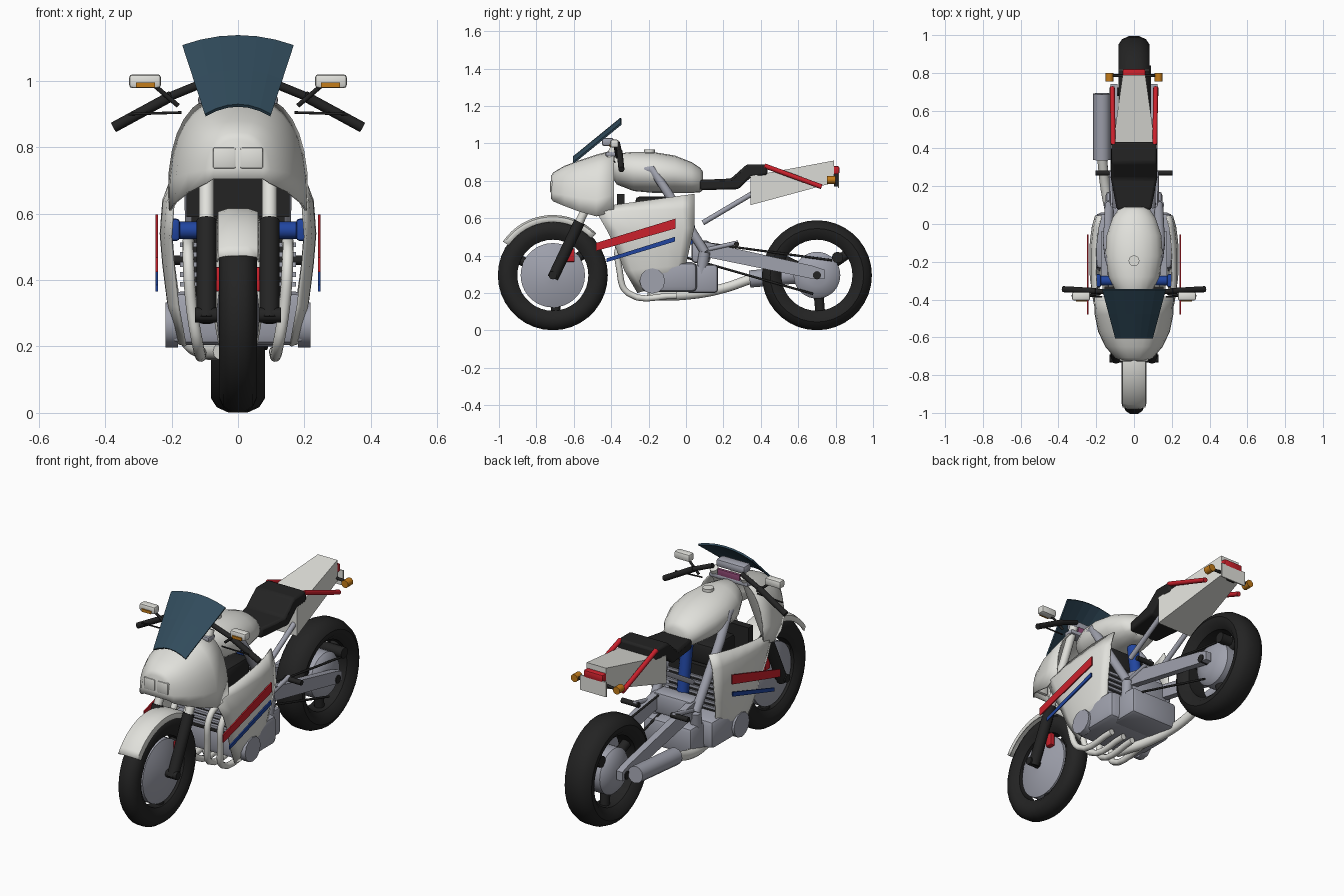
import bpy, bmesh, math
from mathutils import Vector

if "Cube" in bpy.data.objects:
    bpy.data.objects.remove(bpy.data.objects["Cube"])


def material(name, r, g, b):
    m = bpy.data.materials.new(name)
    m.use_nodes = True
    m.diffuse_color = (r, g, b, 1)
    m.node_tree.nodes["Principled BSDF"].inputs["Base Color"].default_value = (r, g, b, 1)
    return m


WHITE = material("white paint", .75, .75, .71)
GREY = material("grey metal", .35, .36, .42)
BLACK = material("black rubber", .017, .017, .017)
RED = material("red", .6, .015, .025)
BLUE = material("blue", .015, .06, .35)
ORANGE = material("orange", .55, .2, .01)
GLASS = material("dark teal glass", .03, .07, .105)
PURPLE = material("purple dial", .25, .06, .16)


def finish(ob, mat, smooth=True):
    ob.data.materials.clear()
    ob.data.materials.append(mat)
    bpy.ops.object.select_all(action='DESELECT')
    ob.select_set(True)
    bpy.context.view_layer.objects.active = ob
    if smooth:
        bpy.ops.object.shade_smooth_by_angle(angle=math.radians(38))
    return ob


def mesh(name, bm, mat, smooth=True):
    bmesh.ops.recalc_face_normals(bm, faces=bm.faces)
    me = bpy.data.meshes.new(name)
    bm.to_mesh(me)
    bm.free()
    ob = bpy.data.objects.new(name, me)
    bpy.context.collection.objects.link(ob)
    return finish(ob, mat, smooth)


def modifier(ob, kind, **settings):
    m = ob.modifiers.new(kind.lower(), kind)
    for key, value in settings.items():
        setattr(m, key, value)
    return ob


def loft(name, rows, mat, ring=False, loop=False, caps=(), smooth=True):
    """Skin rows of points; ring closes each row, loop joins last row to first."""
    bm = bmesh.new()
    grid = [[bm.verts.new(p) for p in row] for row in rows]
    n, k = len(grid), len(grid[0])
    for i in range(n if loop else n - 1):
        a, b = grid[i], grid[(i + 1) % n]
        for j in range(k if ring else k - 1):
            bm.faces.new((a[j], a[(j + 1) % k], b[(j + 1) % k], b[j]))
    for c in caps:
        bm.faces.new(grid[c])
    return mesh(name, bm, mat, smooth)


def box(name, lo, hi, mat, bevel=0):
    bm = bmesh.new()
    bmesh.ops.create_cube(bm, size=1)
    for v in bm.verts:
        v.co = [(a + b) / 2 + c * (b - a) for a, b, c in zip(lo, hi, v.co)]
    if bevel:
        bmesh.ops.bevel(bm, geom=bm.edges[:], offset=bevel, segments=2, affect='EDGES', profile=.5)
    return mesh(name, bm, mat)


def mirror_box(name, s, lo, hi, mat, bevel=0):
    xs = sorted((s * lo[0], s * hi[0]))
    return box(name, (xs[0], *lo[1:]), (xs[1], *hi[1:]), mat, bevel)


def tube(name, pts, r, mat, bend=False):
    cu = bpy.data.curves.new(name, 'CURVE')
    cu.dimensions = '3D'
    cu.bevel_depth, cu.bevel_resolution, cu.use_fill_caps = r, 4, True
    cu.resolution_u = 5
    sp = cu.splines.new('BEZIER' if bend else 'POLY')
    data = sp.bezier_points if bend else sp.points
    data.add(len(pts) - 1)
    for d, p in zip(data, pts):
        d.co = p if bend else (*p, 1)
        if bend:
            d.handle_left_type = d.handle_right_type = 'AUTO'
    ob = bpy.data.objects.new(name, cu)
    bpy.context.collection.objects.link(ob)
    bpy.ops.object.select_all(action='DESELECT')
    ob.select_set(True)
    bpy.context.view_layer.objects.active = ob
    bpy.ops.object.convert(target='MESH')
    return finish(bpy.context.view_layer.objects.active, mat)


def sweep(name, section, y, z, mat, a0=0, a1=360, steps=36, ring=True):
    """Turn an (x, radius) section about a wheel axle."""
    full = a1 - a0 == 360
    rows = []
    for i in range(steps if full else steps + 1):
        a = math.radians(a0 + (a1 - a0) * i / steps)
        rows.append([(x, y + r * math.cos(a), z + r * math.sin(a)) for x, r in section])
    return loft(name, rows, mat, ring, full)


def slab(name, profile, width, mat, bevel=0):
    """Side profile in (y, z), widened by a function of y."""
    ob = loft(name, [[(s * width(y), y, z) for y, z in profile] for s in (-1, 1)],
              mat, ring=True, caps=(0, 1))
    return modifier(ob, 'BEVEL', width=bevel, segments=2) if bevel else ob


# Wheels
FRONT, REAR, AXLE = -.712, .7, .295
for label, y, w in (("front", FRONT, .057), ("rear", REAR, .082)):
    half = [(.6, .19), (.95, .22), (1, .25), (.78, .278), (.35, .294)]
    tyre = [(-w * x, r) for x, r in half] + [(w * x, r) for x, r in reversed(half)]
    sweep(label + "_tyre", tyre, y, AXLE, BLACK)
    for k in range(3):
        a = math.radians(35 + 120 * k)
        tube(label + "_spoke", [(0, y, AXLE), (0, y + .2 * math.cos(a), AXLE + .2 * math.sin(a))], .026, BLACK)
    dome = [(-.066, .0), (-.06, .06), (-.045, .13), (-.03, .172)] if y < 0 else \
        [(-.085, .0), (-.08, .06), (-.06, .11), (-.045, .125)]
    sweep(label + "_hub", dome + [(-x, r) for x, r in reversed(dome)], y, AXLE, GREY)
    tube(label + "_axle", [(-.13, y, AXLE), (.13, y, AXLE)], .022, BLACK)
tube("rear_caliper", [(-.05, .81, .39), (.09, .81, .39)], .03, BLACK)

# Front fender
fender = sweep("front_fender", [(-.066, .285), (-.06, .312), (-.03, .322), (.03, .322), (.06, .312), (.066, .285)],
               FRONT, AXLE, WHITE, 44, 146, 16, ring=False)
modifier(fender, 'SOLIDIFY', thickness=.006)

# Forks, bars, mirrors and everything paired at the front
def fork(z):
    return -.712 + (z - .28) * .474


for s in (1, -1):
    tube("fork_lower", [(s * .095, fork(.28), .28), (s * .095, fork(.58), .58)], .03, BLACK)
    tube("fork_upper", [(s * .095, fork(.56), .56), (s * .095, fork(.98), .98)], .023, WHITE)
    mirror_box("brake_caliper", s, (.045, -.64, .365), (.075, -.595, .44), RED, .008)
    tube("handlebar", [(s * .09, -.365, 1.0), (s * .2, -.355, .955)], .013, BLACK)
    tube("grip", [(s * .2, -.355, .955), (s * .375, -.345, .86)], .016, BLACK)
    tube("lever", [(s * .17, -.385, .905), (s * .33, -.38, .9)], .004, BLACK)
    tube("mirror_stalk", [(s * .18, -.37, .925), (s * .25, -.38, .985)], .007, BLACK)
    mirror_box("mirror", s, (.232, -.405, .978), (.328, -.36, 1.02), WHITE, .01)
    mirror_box("mirror_signal", s, (.25, -.41, .98), (.308, -.404, .996), ORANGE)
    mirror_box("headlight", s, (.006, -.727, .735), (.076, -.7, .8), WHITE, .007)
box("fork_clamp", (-.12, -.43, .93), (.12, -.37, .955), GREY, .008)
box("instrument_box", (-.09, -.45, .985), (.09, -.385, 1.03), GREY, .015)
box("instrument_dial", (-.07, -.39, .94), (.07, -.372, .985), PURPLE, .005)

# Nose fairing
nose = []
for y, w, zb, zt in ((-.722, .075, .705, .825), (-.71, .1, .69, .845), (-.65, .152, .665, .88), (-.57, .19, .635, .91),
                     (-.48, .208, .61, .94), (-.385, .212, .635, .965)):
    angles = [math.pi * j / 16 for j in range(17)]
    nose.append([(w * math.copysign(abs(math.cos(a)) ** .75, math.cos(a)), y, zb + (zt - zb) * math.sin(a) ** .8)
                 for a in angles])
modifier(loft("nose_fairing", nose, WHITE, caps=(0,)), 'SOLIDIFY', thickness=.007)

# Windshield
screen = [[(u / 3 * (.1 + .068 * t), -.605 + .255 * t, .93 + .208 * t - .03 * (u / 3) ** 2)
           for u in range(-3, 4)] for t in (0, .5, 1)]
modifier(loft("windshield", screen, GLASS, smooth=False), 'SOLIDIFY', thickness=.01)

# Side fairings and stripes
panel_rows = ((-.47, .66, .045, .73, .205), (-.48, .635, .045, .65, .228), (-.42, .53, .045, .55, .236),
              (-.375, .44, .022, .45, .228), (-.33, .32, 0, .35, .214), (-.26, .2, -.02, .27, .192))
for s in (1, -1):
    rows = []
    for yf, zf, yb, zb, x in panel_rows:
        rows.append([(s * (x - .03 * abs(2 * t - 1) ** 3), yf + (yb - yf) * t, zf + (zb - zf) * t)
                     for t in (0, .12, .3, .5, .7, .88, 1)])
    modifier(loft("side_fairing", rows, WHITE), 'SOLIDIFY', thickness=.008)
    for name, mat, strip in (("red_stripe", RED, ((-.48, .425), (-.055, .545), (-.055, .598), (-.48, .468))),
                             ("blue_stripe", BLUE, ((-.425, .365), (-.06, .475), (-.06, .5), (-.425, .385)))):
        loft(name, [[(s * x, y, z) for y, z in strip] for x in (.241, .248)], mat, True, caps=(0, 1))

# Tank and cap
tank = []
for y, w, zb, zt in ((-.4, .05, .83, .92), (-.37, .09, .78, .945), (-.28, .135, .745, .955), (-.17, .152, .735, .953),
                     (-.06, .145, .735, .935), (.03, .115, .735, .9), (.075, .085, .738, .87), (.09, .05, .75, .85)):
    zm, h = (zb + zt) / 2, (zt - zb) / 2
    tank.append([(w * math.cos(a), y, zm + h * math.sin(a)) for a in [math.tau * j / 20 for j in range(20)]])
loft("fuel_tank", tank, WHITE, ring=True, caps=(0, -1))
tube("fuel_cap", [(0, -.195, .94), (0, -.195, .967)], .029, WHITE)

# Seat and tail
slab("seat", ((.075, .805), (.24, .812), (.325, .888), (.435, .888), (.435, .83), (.35, .822), (.28, .755), (.075, .75)),
     lambda y: .09 + .03 * min(1, max(0, (y - .07) / .15)), BLACK, .012)
slab("tail_cowl", ((.345, .825), (.79, .908), (.79, .79), (.345, .67)),
     lambda y: .122 - .062 * (y - .345) / .445, WHITE)
box("tail_light", (-.06, .775, .835), (.06, .82, .878), RED, .008)
box("plate_bracket", (-.025, .79, .77), (.025, .812, .84), BLACK)
box("rear_plate", (-.08, .812, .762), (.08, .819, .845), WHITE)
for s in (1, -1):
    tube("grab_rail", [(s * .11, .42, .88), (s * .115, .725, .768)], .013, RED)
    tube("signal_stalk", [(s * .05, .785, .81), (s * .12, .785, .805)], .008, BLACK)
    tube("rear_signal", [(s * .13, .755, .805), (s * .13, .8, .805)], .021, ORANGE)

# Engine
box("crankcase", (-.205, -.24, .205), (.205, .06, .365), GREY, .03)
box("gearbox", (-.15, .0, .2), (.15, .172, .352), GREY, .02)
box("cylinder_block", (-.14, -.27, .35), (.14, -.05, .6), BLACK)
box("air_box", (-.12, -.27, .6), (.12, -.06, .715), BLACK, .02)
box("radiator", (-.155, -.37, .59), (.155, -.33, .73), BLACK)
for k in range(6):
    z = .38 + .03 * k
    box("cooling_fin", (-.175, -.29, z), (.175, -.04, z + .014), GREY)
for s in (1, -1):
    tube("clutch_cover", [(s * .18, -.18, .265), (s * .218, -.18, .265)], .068, GREY)
    tube("blue_canister", [(s * .1, -.3, .55), (s * .18, -.3, .55)], .026, BLUE)
    mirror_box("blue_cap", s, (.175, -.335, .518), (.21, -.265, .585), BLUE, .01)
    for x in (.07, .15):
        tube("exhaust_header", [(s * x, -.27, .52), (s * x, -.35, .47), (s * (x - .01), -.355, .32),
                                (s * (x - .03), -.31, .2), (s * (x - .04), -.05, .185)], .017, WHITE, True)
tube("exhaust_pipe", [(-.05, -.2, .185), (-.11, 0, .19), (-.15, .18, .22), (-.17, .36, .28)], .026, WHITE, True)
tube("muffler", [(-.17, .34, .275), (-.17, .69, .305)], .046, GREY)

# Frame, swingarm, chain and foot pegs
for s in (1, -1):
    tube("frame_spar", [(s * .08, -.32, .87), (s * .13, -.18, .86), (s * .14, -.1, .74), (s * .13, .1, .42)], .025, GREY)
    tube("frame_cradle", [(s * .13, .1, .42), (s * .12, .08, .3)], .03, GREY)
    tube("subframe", [(s * .1, .09, .575), (s * .1, .36, .735)], .014, GREY)
    loft("swingarm", [[(s * x, y, z + h) for x, h in ((.088, -d), (.125, -d), (.125, d), (.088, d))]
                      for y, z, d in ((.06, .44, .035), (.12, .43, .04), (.68, .31, .035), (.74, .3, .025))],
         GREY, ring=True, caps=(0, -1))
    tube("foot_peg", [(s * .1, .27, .46), (s * .205, .27, .46)], .014, BLACK)
    tube("peg_bracket", [(s * .12, .1, .43), (s * .12, .28, .47)], .012, GREY)
box("swingarm_pivot", (-.12, .03, .36), (.12, .13, .48), GREY, .02)
tube("chain_upper", [(.084, .08, .47), (.084, .78, .375)], .006, BLACK)
tube("chain_lower", [(.084, 0, .39), (.084, .68, .195)], .006, BLACK)
tube("shock_absorber", [(0, -.01, .72), (0, .03, .46)], .032, BLUE)
